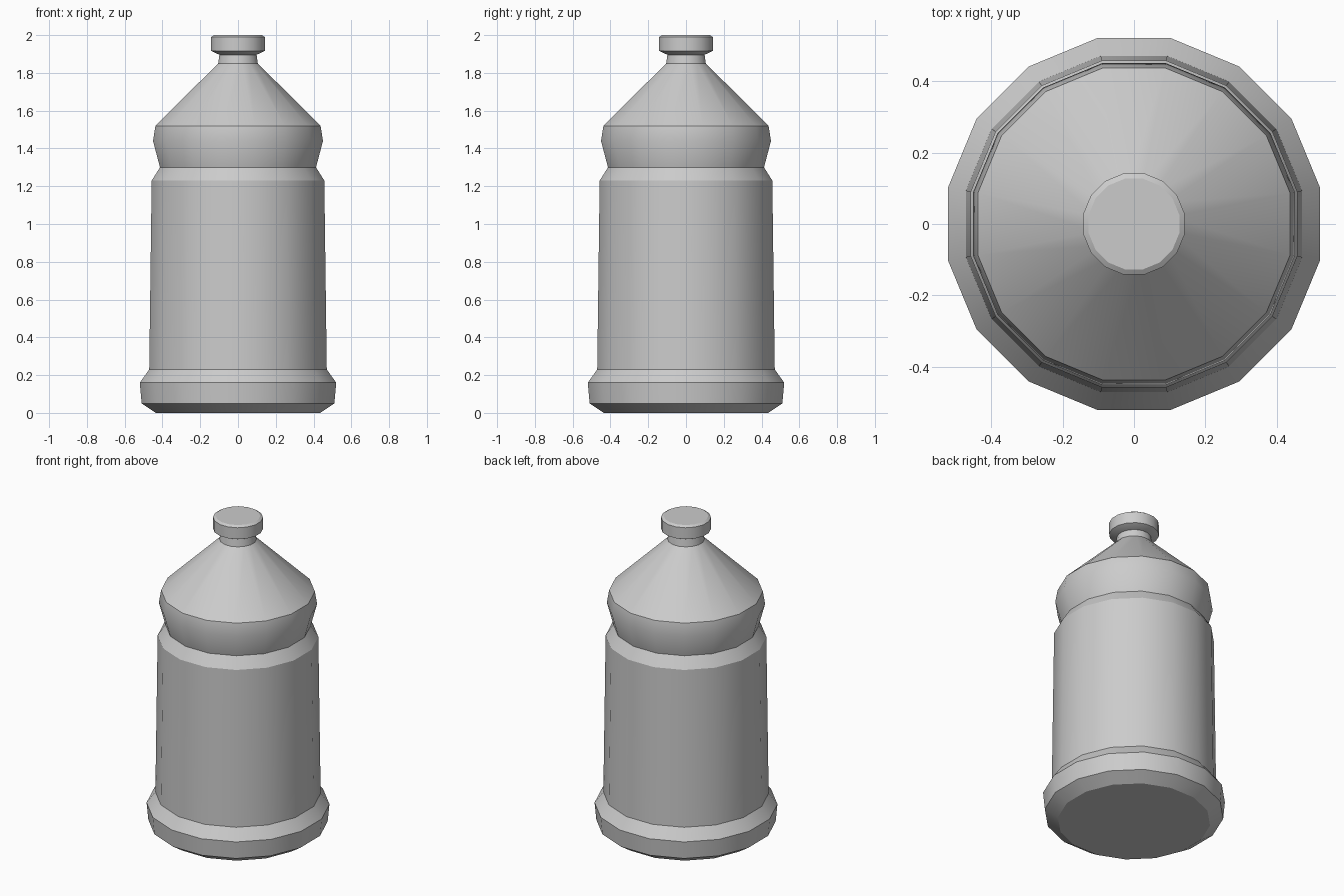
import bpy
import bmesh
import math

cube = bpy.data.objects.get("Cube")
if cube:
    bpy.data.objects.remove(cube, do_unlink=True)

SIDES = 16
HALF = math.pi / SIDES


def make_material(name, color):
    mat = bpy.data.materials.new(name)
    mat.use_nodes = True
    mat.diffuse_color = color
    mat.node_tree.nodes["Principled BSDF"].inputs["Base Color"].default_value = color
    return mat


def lathe(name, profile, mat):
    """Turn (half width across flats, height) pairs into a capped solid."""
    bm = bmesh.new()
    rings = []
    for width, z in profile:
        r = width / math.cos(HALF)
        angles = [(2 * i + 1) * HALF for i in range(SIDES)]
        rings.append([bm.verts.new((r * math.cos(a), r * math.sin(a), z)) for a in angles])
    for low, high in zip(rings, rings[1:]):
        for i in range(SIDES):
            j = (i + 1) % SIDES
            bm.faces.new((low[i], low[j], high[j], high[i]))
    bm.faces.new(rings[0][::-1])
    bm.faces.new(rings[-1])
    mesh = bpy.data.meshes.new(name)
    bm.to_mesh(mesh)
    bm.free()
    obj = bpy.data.objects.new(name, mesh)
    bpy.context.collection.objects.link(obj)
    mesh.materials.append(mat)
    bpy.ops.object.select_all(action="DESELECT")
    obj.select_set(True)
    bpy.context.view_layer.objects.active = obj
    bpy.ops.object.shade_smooth_by_angle(angle=math.radians(30))
    return obj


grey = make_material("plain grey", (0.6, 0.6, 0.6, 1))

# Bottle: foot, tapered body, waist groove, shoulder, cone and neck
lathe("bottle", [
    (0.435, 0), (0.51, 0.05), (0.52, 0.16), (0.47, 0.23),
    (0.457, 1.23), (0.413, 1.3), (0.45, 1.44), (0.437, 1.52),
    (0.105, 1.85), (0.098, 1.9),
], grey)

# Cap: flared underside, straight rim and bevelled top
lathe("cap", [(0.097, 1.895), (0.142, 1.917), (0.142, 1.99), (0.127, 2)], grey)
